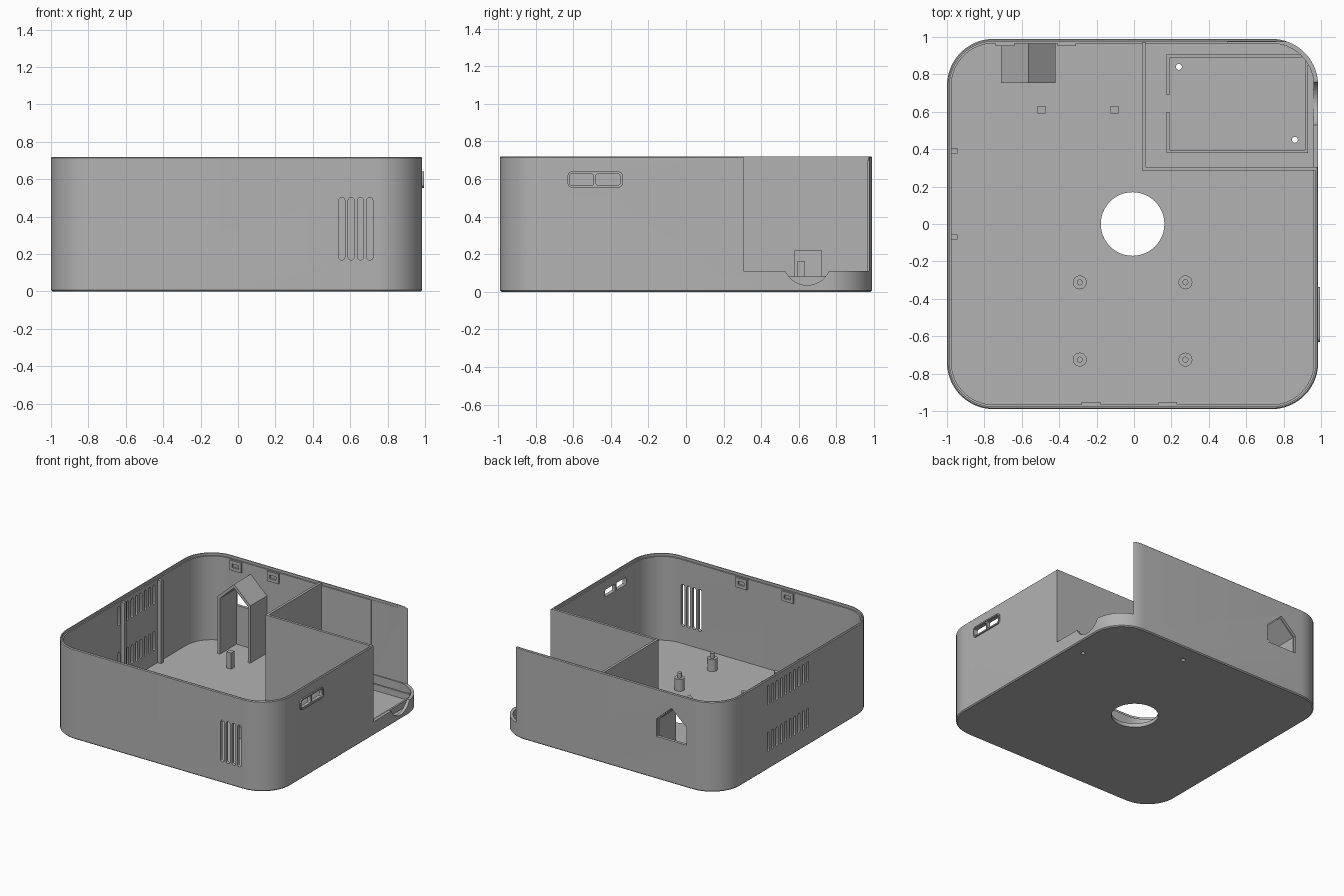
import bpy, bmesh, math
from mathutils import Matrix, Vector

if "Cube" in bpy.data.objects:
    bpy.data.objects.remove(bpy.data.objects["Cube"])

CX = -0.0075                       # centre of the case in x
HX, HY, H = 0.9925, 0.99, 0.72     # half sizes and height
WALL, FLOOR = 0.024, 0.03

grey = bpy.data.materials.new("plain grey")
grey.diffuse_color = (0.45, 0.45, 0.45, 1)
grey.use_nodes = True
grey.node_tree.nodes["Principled BSDF"].inputs["Base Color"].default_value = grey.diffuse_color


def make(name, bm):
    bmesh.ops.recalc_face_normals(bm, faces=bm.faces)
    me = bpy.data.meshes.new(name)
    bm.to_mesh(me)
    bm.free()
    me.materials.append(grey)
    ob = bpy.data.objects.new(name, me)
    bpy.context.collection.objects.link(ob)
    return ob


def prism(bm, pts, vec):
    """Extrude a closed 3D outline along vec."""
    f = bm.faces.new([bm.verts.new(p) for p in pts])
    r = bmesh.ops.extrude_face_region(bm, geom=[f])
    verts = [g for g in r["geom"] if isinstance(g, bmesh.types.BMVert)]
    bmesh.ops.translate(bm, verts=verts, vec=vec)


def box(bm, x0, x1, y0, y1, z0, z1):
    prism(bm, [(x0, y0, z0), (x1, y0, z0), (x1, y1, z0), (x0, y1, z0)], (0, 0, z1 - z0))


def rounded(w, h, r, n=14):
    """Outline of a rounded rectangle with half sizes w and h."""
    pts = []
    for k, (sx, sy) in enumerate([(1, 1), (-1, 1), (-1, -1), (1, -1)]):
        for i in range(n + 1):
            a = math.pi / 2 * (k + i / n)
            pts.append((sx * (w - r) + r * math.cos(a), sy * (h - r) + r * math.sin(a)))
    return pts


def circle(r, n=32):
    return [(r * math.cos(2 * math.pi * i / n), r * math.sin(2 * math.pi * i / n)) for i in range(n)]


def on_x(pts, x, y, z):
    return [(x, y + p, z + q) for p, q in pts]


def on_y(pts, x, y, z):
    return [(x + p, y, z + q) for p, q in pts]


def on_z(pts, x, y, z):
    return [(x + p, y + q, z) for p, q in pts]


def cut(ob, *cutters):
    """Subtract each cutter bmesh from the object."""
    helpers = []
    for bm in cutters:
        c = make("cutter", bm)
        c.hide_render = True
        m = ob.modifiers.new("cut", "BOOLEAN")
        m.operation, m.object, m.solver = "DIFFERENCE", c, "EXACT"
        helpers.append(c)
    deps = bpy.context.evaluated_depsgraph_get()
    me = bpy.data.meshes.new_from_object(ob.evaluated_get(deps))
    ob.modifiers.clear()
    ob.data = me
    for c in helpers:
        bpy.data.objects.remove(c)


def boxes(name, *dims):
    bm = bmesh.new()
    for d in dims:
        box(bm, *d)
    return make(name, bm)


# case: rounded tub with small edge chamfers at the bottom and the rim
bm = bmesh.new()
rings = [[bm.verts.new(p) for p in on_z(rounded(HX - i, HY - i, 0.25 - i), CX, 0, z)]
         for i, z in [(0.008, 0), (0, 0.008), (0, H - 0.006), (0.006, H)]]
for lo, hi in zip(rings, rings[1:]):
    for i in range(len(lo)):
        j = (i + 1) % len(lo)
        bm.faces.new((lo[i], lo[j], hi[j], hi[i]))
bm.faces.new(rings[0][::-1])
bm.faces.new(rings[-1])
case = make("case", bm)

hollow = bmesh.new()
prism(hollow, on_z(rounded(HX - WALL, HY - WALL, 0.25 - WALL), CX, 0, FLOOR), (0, 0, 1))
step = bmesh.new()                 # lip around the rim
prism(step, on_z(rounded(HX - 0.014, HY - 0.014, 0.236), CX, 0, H - 0.02), (0, 0, 1))
bay = bmesh.new()                  # open corner bay
box(bay, 0.5, 1.2, 0.305, 0.974, 0.11, 1)
holes = bmesh.new()
prism(holes, on_z(circle(0.17, 48), CX, 0, -0.1), (0, 0, 0.3))
for x, y in [(0.24, 0.84), (0.86, 0.45)]:
    prism(holes, on_z(circle(0.016, 16), x, y, -0.1), (0, 0, 0.3))
scoop = bmesh.new()                # finger notch in the low bay wall
prism(scoop, on_x(circle(0.126, 48), 0.94, 0.645, 0.161), (0.2, 0, 0))
vents = bmesh.new()
for i in range(4):                 # front vents
    prism(vents, on_y(rounded(0.016, 0.167, 0.0155, 5), 0.555 + 0.05 * i, -1.1, 0.335), (0, 0.2, 0))
for i in range(10):                # two rows of side vents
    for z in (0.22, 0.59):
        prism(vents, on_x(rounded(0.011, 0.078, 0.0105, 4), -1.1, -0.11 + 0.0555 * i, z), (0.2, 0, 0))
gable = [(-0.133, 0.34), (0.133, 0.34), (0.133, 0.48), (0, 0.6), (-0.133, 0.48)]
port = bmesh.new()                 # gabled opening in the back wall
prism(port, on_y(gable, -0.565, 0.9, 0), (0, 0.2, 0))
sockets = bmesh.new()
for y in (-0.555, -0.415):
    prism(sockets, on_x(rounded(0.063, 0.029, 0.008, 3), 0.9, y, 0.597), (0.2, 0, 0))
cut(case, hollow, step, bay, holes, scoop, vents, port, sockets.copy())

# raised frame around the side sockets
bm = bmesh.new()
prism(bm, on_x(rounded(0.147, 0.043, 0.025, 5), 0.975, -0.483, 0.597), (0.0205, 0, 0))
frame = make("socket_frame", bm)
recess = bmesh.new()
prism(recess, on_x(rounded(0.137, 0.033, 0.017, 5), 0.988, -0.483, 0.597), (0.1, 0, 0))
cut(frame, sockets, recess)

# partitions round the bay, with a cable opening
wall = boxes("bay_side_wall", (0.042, 0.062, 0.285, 0.972, 0.02, H))
opening = bmesh.new()
box(opening, 0, 0.1, 0.58, 0.72, FLOOR, 0.22)
cut(wall, opening)
boxes("bay_front_wall", (0.0625, 0.972, 0.285, 0.305, 0.02, H))

# low locating frame on the bay floor
boxes("bay_floor_frame",
      (0.175, 0.19, 0.38, 0.60, 0.02, 0.08), (0.175, 0.19, 0.69, 0.905, 0.02, 0.08),
      (0.19, 0.93, 0.38, 0.395, 0.02, 0.08), (0.19, 0.895, 0.89, 0.905, 0.02, 0.08),
      (0.915, 0.93, 0.395, 0.87, 0.02, 0.08))

# gabled housing behind the back opening
bm = bmesh.new()
arch = [(-0.145, 0.02), (-0.145, 0.488), (0, 0.622), (0.145, 0.488), (0.145, 0.02),
        (0.125, 0.02), (0.125, 0.475), (0, 0.592), (-0.125, 0.475), (-0.125, 0.02)]
prism(bm, on_y(arch, -0.565, 0.755, 0), (0, 0.215, 0))
make("gabled_housing", bm)

# square posts and round board standoffs
boxes("square_posts", *[(x - 0.021, x + 0.021, 0.59, 0.632, 0.02, 0.16) for x in (-0.495, -0.105)])
bm = bmesh.new()
for x in (-0.29, 0.275):
    for y in (-0.312, -0.725):
        prism(bm, on_z(circle(0.037, 24), x, y, 0.02), (0, 0, 0.105))
        prism(bm, on_z(circle(0.016, 16), x, y, 0.12), (0, 0, 0.045))
make("standoffs", bm)

# vertical guide ribs on the left wall
boxes("guide_ribs", *[(-0.985, -0.945, y - 0.014, y + 0.014, 0.02, 0.69) for y in (-0.07, 0.392)])

# snap catches below the rim, each with a small slot
catches, slots = bmesh.new(), bmesh.new()
for x, s in [(-0.69, 1), (-0.36, 1), (-0.23, -1), (0.18, -1)]:
    y0, y1 = sorted((s * 0.952, s * 0.972))
    box(catches, x - 0.05, x + 0.05, y0, y1, 0.615, 0.695)
    y0, y1 = sorted((s * 0.94, s * 0.965))
    box(slots, x - 0.028, x + 0.028, y0, y1, 0.64, 0.668)
cut(make("snap_catches", catches), slots)

# smooth the rounded walls, keep edges sharp
bpy.ops.object.select_all(action="SELECT")
bpy.context.view_layer.objects.active = case
bpy.ops.object.shade_smooth_by_angle(angle=math.radians(30))
